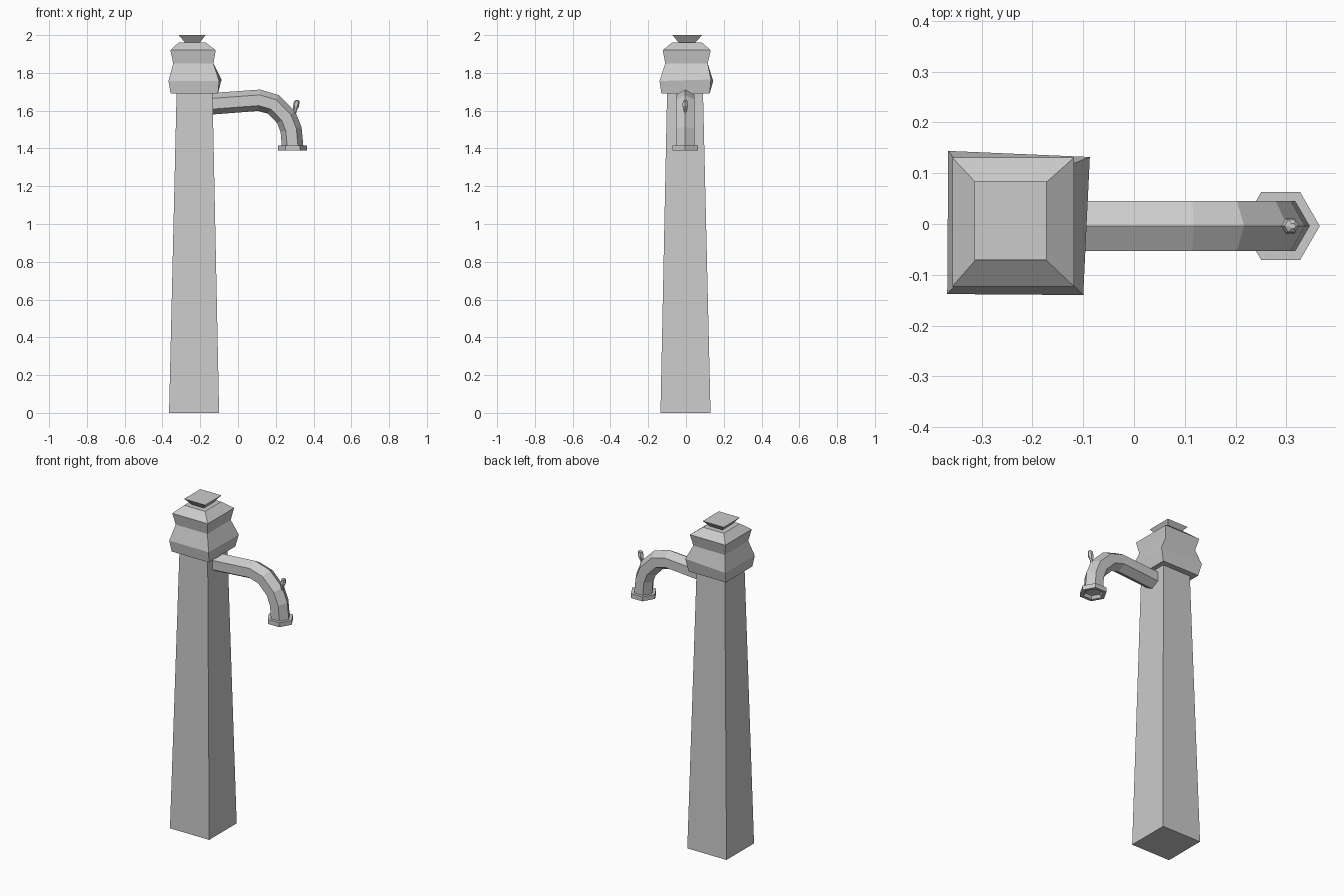
import bpy, bmesh
from math import cos, sin, pi, atan2
from mathutils import Vector

cube = bpy.data.objects.get("Cube")
if cube:
    bpy.data.objects.remove(cube)

grey = bpy.data.materials.new("cast_grey")
grey.use_nodes = True
COLOUR = (0.6, 0.6, 0.6, 1)
grey.diffuse_color = COLOUR
grey.node_tree.nodes["Principled BSDF"].inputs["Base Color"].default_value = COLOUR


def loft(name, rings, cap_start=True, cap_end=True):
    """Skin a list of equal-sized rings of points."""
    bm = bmesh.new()
    rows = [[bm.verts.new(p) for p in ring] for ring in rings]
    n = len(rows[0])
    for a, b in zip(rows, rows[1:]):
        for i in range(n):
            j = (i + 1) % n
            bm.faces.new((a[i], a[j], b[j], b[i]))
    if cap_start:
        bm.faces.new(rows[0][::-1])
    if cap_end:
        bm.faces.new(rows[-1])
    bmesh.ops.recalc_face_normals(bm, faces=bm.faces)
    mesh = bpy.data.meshes.new(name)
    bm.to_mesh(mesh)
    bm.free()
    mesh.materials.append(grey)
    obj = bpy.data.objects.new(name, mesh)
    bpy.context.collection.objects.link(obj)
    return obj


def rect(x0, x1, y0, y1, z):
    return [(x0, y0, z), (x1, y0, z), (x1, y1, z), (x0, y1, z)]


def hexagon(x, z, r, y=-0.004):
    return [(x + r * cos(k * pi / 3), y + r * sin(k * pi / 3), z) for k in range(6)]


# Tapered square post
loft("post", [rect(-0.365, -0.10, -0.135, 0.13, 0),
              rect(-0.325, -0.135, -0.10, 0.09, 1.70)])

# Moulded cap, slightly skewed at its widest ring
flare = [(-0.368, -0.138, 1.757), (-0.10, -0.14, 1.757),
         (-0.087, 0.132, 1.765), (-0.366, 0.144, 1.757)]
loft("cap", [rect(-0.357, -0.106, -0.13, 0.125, 1.69),
             flare,
             rect(-0.343, -0.13, -0.11, 0.115, 1.85),
             rect(-0.358, -0.118, -0.123, 0.131, 1.92),
             rect(-0.313, -0.172, -0.072, 0.083, 1.962)])

# Flared finial on the cap
loft("finial", [rect(-0.276, -0.206, -0.035, 0.045, 1.955),
                rect(-0.314, -0.172, -0.071, 0.085, 2.0)])

# Six-sided bent spout swept along a path
path = [Vector(p) for p in ((-0.16, 1.635), (0.112, 1.655), (0.188, 1.633),
                            (0.255, 1.565), (0.281, 1.50), (0.289, 1.41))]
rings = []
for i, p in enumerate(path):
    ahead = (path[min(i + 1, len(path) - 1)] - p).normalized()
    behind = (p - path[max(i - 1, 0)]).normalized()
    d = (ahead + behind).normalized()
    up = Vector((-d.y, d.x))
    rings.append([(p.x + up.x * 0.057 * cos(k * pi / 3),
                   -0.004 + 0.057 * sin(k * pi / 3),
                   p.y + up.y * 0.057 * cos(k * pi / 3)) for k in range(6)])
loft("spout", rings)

# Hollow hexagonal nozzle collar
loft("nozzle", [hexagon(0.289, 1.405, 0.045), hexagon(0.289, 1.388, 0.058),
                hexagon(0.289, 1.388, 0.077), hexagon(0.289, 1.415, 0.077),
                hexagon(0.289, 1.415, 0.045)])

# Small knob leaning on the bend
loft("knob", [hexagon(0.293, 1.55, 0.008), hexagon(0.302, 1.60, 0.009),
              hexagon(0.307, 1.625, 0.017), hexagon(0.311, 1.65, 0.014),
              hexagon(0.313, 1.656, 0.006)])
